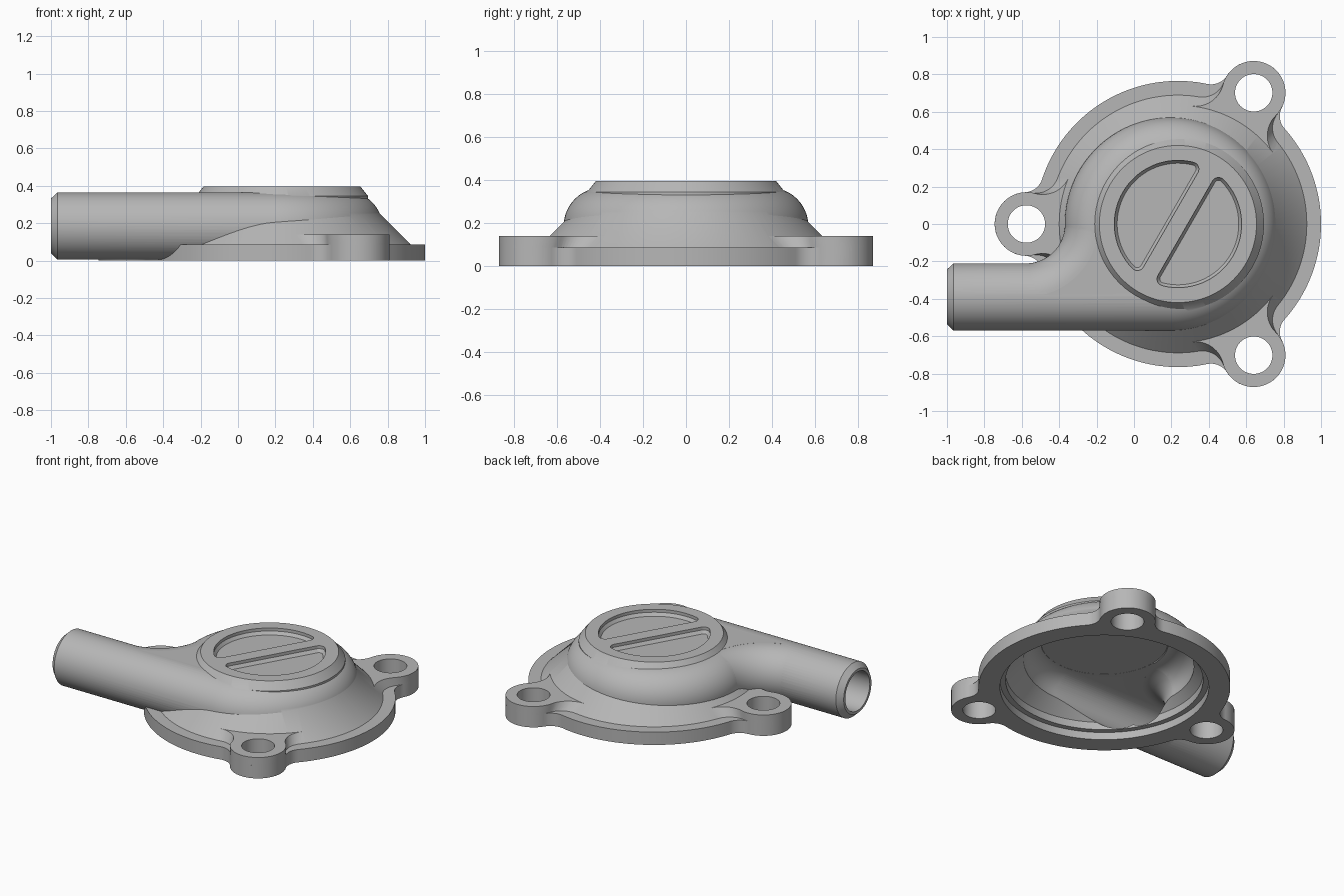
import bpy
import bmesh
from math import sin, cos, pi, atan2, acos, sqrt, radians
from mathutils import Vector

cube = bpy.data.objects.get("Cube")
if cube:
    bpy.data.objects.remove(cube)

CX = 0.235            # centre of flange and cap
VX, VR = 0.2, 0.39    # centre and path radius of the volute
TUBE_Z = 0.185
EAR_D, EAR_R = 0.81, 0.17
EAR_ANGLES = [radians(a) for a in (60, 180, 300)]

metal = bpy.data.materials.new("cast grey metal")
metal.use_nodes = True
grey = (0.47, 0.47, 0.47, 1)
metal.diffuse_color = grey
metal.node_tree.nodes["Principled BSDF"].inputs["Base Color"].default_value = grey


def loft(name, rings, closed=False):
    """Skin a list of equal-length point rings; cap the ends unless closed."""
    bm = bmesh.new()
    rows = [[bm.verts.new(p) for p in ring] for ring in rings]
    n = len(rows[0])
    pairs = list(zip(rows, rows[1:])) + ([(rows[-1], rows[0])] if closed else [])
    for a, b in pairs:
        for i in range(n):
            j = (i + 1) % n
            bm.faces.new((a[i], a[j], b[j], b[i]))
    if not closed:
        bm.faces.new(rows[0])
        bm.faces.new(rows[-1])
    bmesh.ops.recalc_face_normals(bm, faces=bm.faces)
    mesh = bpy.data.meshes.new(name)
    bm.to_mesh(mesh)
    bm.free()
    mesh.materials.append(metal)
    obj = bpy.data.objects.new(name, mesh)
    bpy.context.collection.objects.link(obj)
    return obj


def arc(x, y, r, a0, a1, n):
    return [(x + r * cos(a0 + (a1 - a0) * i / n), y + r * sin(a0 + (a1 - a0) * i / n))
            for i in range(n + 1)]


def turn(points, a):
    """Rotate outline points and move them to the flange centre."""
    return [(CX + x * cos(a) - y * sin(a), x * sin(a) + y * cos(a)) for x, y in points]


def at(points, z):
    return [(x, y, z) for x, y in points]


def lathe(name, profile, x=CX, y=0, n=128):
    return loft(name, [at(arc(x, y, r, 0, 2 * pi, n)[:-1], z) for r, z in profile])


def pipe(name, profile):
    """Round bar along x on the outlet axis."""
    return loft(name, [[(x, -VR + r * cos(t), TUBE_Z + r * sin(t))
                        for t in (2 * pi * i / 64 for i in range(64))] for x, r in profile])


def bend(name, x, r, a0, a1, n, closed=False):
    """Round tube bent about a vertical axis at (x, 0)."""
    rings = []
    for i in range(n if closed else n + 1):
        a = a0 + (a1 - a0) * i / n
        ring = [(VR + r * cos(t), r * sin(t)) for t in (2 * pi * k / 64 for k in range(64))]
        rings.append([(x + d * cos(a), d * sin(a), TUBE_Z + h) for d, h in ring])
    return loft(name, rings, closed)


def combine(target, other, operation):
    mod = target.modifiers.new("combine", 'BOOLEAN')
    mod.operation, mod.solver, mod.object = operation, 'MANIFOLD', other
    bpy.context.view_layer.objects.active = target
    bpy.ops.object.modifier_apply(modifier=mod.name)
    bpy.data.objects.remove(other)


def ear_outline(base, fillet):
    """Ear pointing along +x, blended by concave fillets into a base circle."""
    q = base + fillet
    a = acos((q * q + EAR_D ** 2 - (EAR_R + fillet) ** 2) / (2 * EAR_D * q))
    fx, fy = q * cos(a), q * sin(a)
    e = atan2(fy, fx - EAR_D)
    upper = arc(fx, fy, fillet, e - pi, a - pi, 12) if e - pi > a - pi else \
        arc(fx, fy, fillet, e + pi, a + pi, 12)
    lower = [(x, -y) for x, y in reversed(upper)]
    return lower + arc(EAR_D, 0, EAR_R, -e, e, 40)[1:-1] + upper, a


def volute(name, r):
    """Ring, outlet bend, straight outlet and the web between them."""
    ring = bend(name, VX, r, 0, 2 * pi, 128, closed=True)
    sweep = bend("outlet_bend", VX - 2 * VR, r - 0.001, -pi / 2, 0, 40)
    outline = (arc(VX - 2 * VR, 0, VR, -pi / 2, 0, 32) + [(VX, 0)] + [(VX, -VR)])
    web = loft("outlet_web", [at(outline, z) for z in (0.12, TUBE_Z + r - 0.0005)])
    combine(ring, sweep, 'UNION')
    combine(ring, web, 'UNION')
    return ring


def recess_outline(radius, chord, corner):
    """Half-moon with rounded corners, its chord facing -x."""
    x = chord + corner
    y = sqrt((radius - corner) ** 2 - x * x)
    a = atan2(y, x)
    return (arc(x, -y, corner, -pi, -a, 8) + arc(0, 0, radius, -a, a, 64)[1:-1]
            + arc(x, y, corner, a, pi, 8))


# Flange plate with three ears blended into its rim
rim, half = ear_outline(0.765, 0.1)
flange_outline = []
for k, angle in enumerate(EAR_ANGLES):
    flange_outline += turn(rim, angle)
    flange_outline += turn(arc(0, 0, 0.765, angle + half, angle + 2 * pi / 3 - half, 40)[1:-1], 0)
cover = loft("pump_cover", [at(flange_outline, z) for z in (0, 0.086)])

# Raised ears with sloping necks
neck_low, _ = ear_outline(0.69, 0.12)
neck_top, _ = ear_outline(0.635, 0.15)
for angle in EAR_ANGLES:
    low, top = turn(neck_low, angle), turn(neck_top, angle)
    combine(cover, loft("ear", [at(low, 0), at(low, 0.085), at(top, 0.14)]), 'UNION')

# Conical housing, volute, outlet and round cap
parts = [
    lathe("housing", [(0.69, 0.001), (0.69, 0.085), (0.42, 0.355)]),
    volute("volute", 0.18),
    pipe("outlet", [(-1, 0.147), (-0.965, 0.18), (VX, 0.18)]),
    lathe("cap", [(0.46, 0.3), (0.46, 0.345), (0.42, 0.395)]),
]
for part in parts:
    combine(cover, part, 'UNION')

# Hollow interior and outlet bore
cavities = [
    lathe("cavity", [(0.635, -0.1), (0.635, 0.05), (0.6, 0.05), (0.6, 0.1), (0.385, 0.315)]),
    volute("volute_cavity", 0.13),
    pipe("bore", [(-1.1, 0.1295), (VX, 0.1295)]),
]
for cavity in cavities:
    combine(cover, cavity, 'DIFFERENCE')

# Bolt holes
for angle in EAR_ANGLES:
    x, y = turn([(EAR_D, 0)], angle)[0]
    combine(cover, lathe("bolt_hole", [(0.1, -0.1), (0.1, 0.3)], x, y, 48), 'DIFFERENCE')

# Two half-moon recesses leaving a diagonal grip bar
for angle in (radians(-30), radians(150)):
    floor = turn(recess_outline(0.325, 0.06, 0.022), angle)
    edge = turn(recess_outline(0.34, 0.045, 0.037), angle)
    combine(cover, loft("recess", [at(floor, 0.355), at(edge, 0.375), at(edge, 0.45)]),
            'DIFFERENCE')

# Smooth shading with crisp edges
bpy.ops.object.select_all(action='DESELECT')
cover.select_set(True)
bpy.context.view_layer.objects.active = cover
bpy.ops.object.shade_smooth_by_angle(angle=radians(28))
